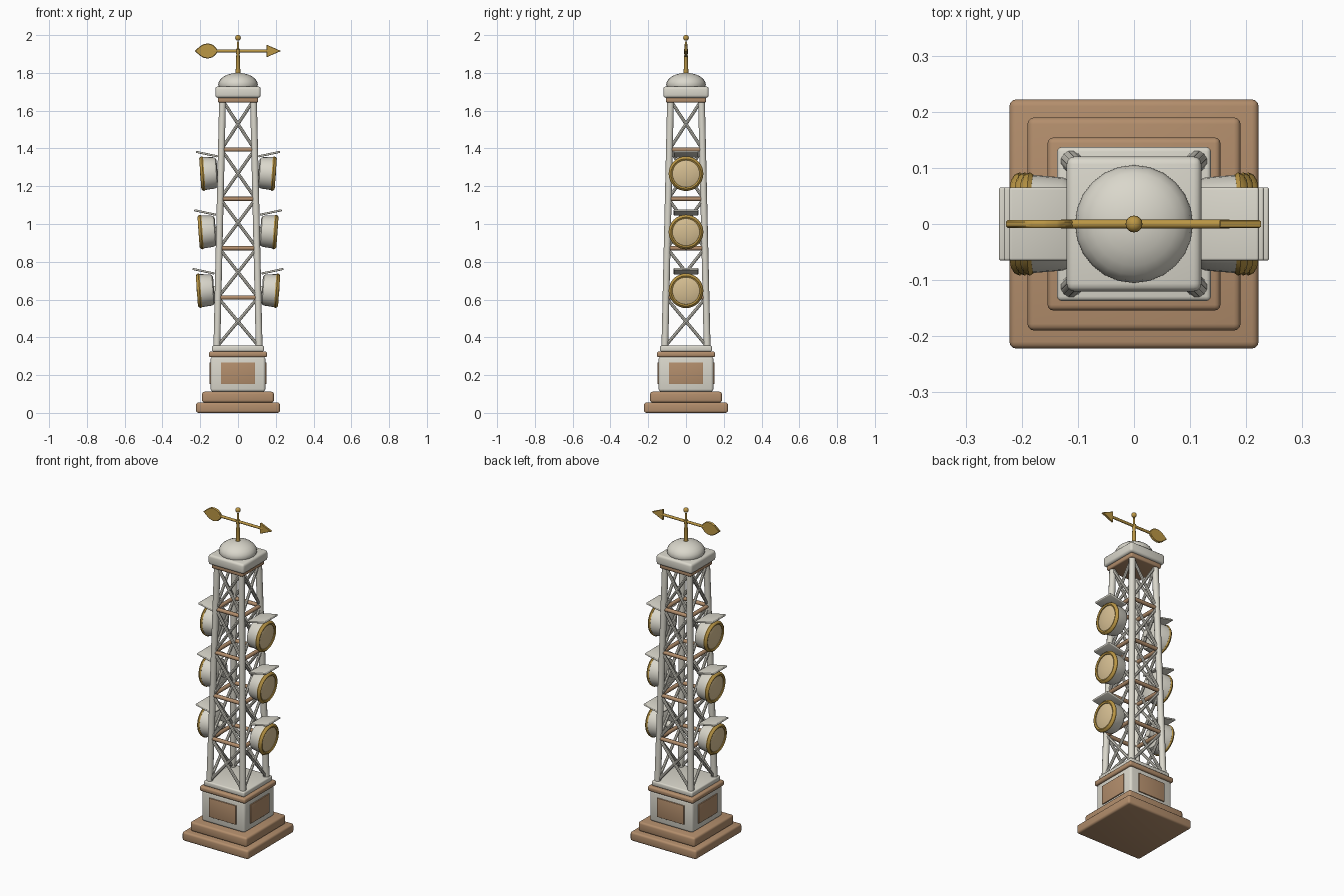
import bpy, bmesh, math
from mathutils import Vector, Matrix

cube = bpy.data.objects.get("Cube")
if cube:
    bpy.data.objects.remove(cube, do_unlink=True)


def material(name, r, g, b):
    m = bpy.data.materials.new(name)
    m.use_nodes = True
    m.diffuse_color = (r, g, b, 1)
    bsdf = m.node_tree.nodes["Principled BSDF"]
    bsdf.inputs["Base Color"].default_value = (r, g, b, 1)
    bsdf.inputs["Roughness"].default_value = 0.6
    return m


IVORY = material("ivory paint", 0.70, 0.68, 0.60)
TAN = material("tan stone", 0.45, 0.27, 0.15)
GOLD = material("gold", 0.50, 0.31, 0.06)
LENS = material("cream lens", 0.70, 0.54, 0.30)


def finish(name, bm, mat, smooth=True, matrix=None):
    if matrix:
        bm.transform(matrix)
    bmesh.ops.recalc_face_normals(bm, faces=bm.faces)
    mesh = bpy.data.meshes.new(name)
    bm.to_mesh(mesh)
    bm.free()
    mesh.materials.append(mat)
    ob = bpy.data.objects.new(name, mesh)
    bpy.context.collection.objects.link(ob)
    if smooth:
        bpy.ops.object.select_all(action='DESELECT')
        bpy.context.view_layer.objects.active = ob
        ob.select_set(True)
        bpy.ops.object.shade_smooth_by_angle(angle=math.radians(40))
    return ob


def add_box(bm, center, size, bevel=0.0):
    part = bmesh.new()
    bmesh.ops.create_cube(part, size=1, matrix=Matrix.Translation(center) @ Matrix.Diagonal((*size, 1)))
    if bevel:
        bmesh.ops.bevel(part, geom=part.edges[:], offset=bevel, segments=3, profile=0.5, affect='EDGES')
    tmp = bpy.data.meshes.new("tmp")
    part.to_mesh(tmp)
    part.free()
    bm.from_mesh(tmp)
    bpy.data.meshes.remove(tmp)


def slab(name, half, z0, z1, mat, bevel):
    bm = bmesh.new()
    add_box(bm, (0, 0, (z0 + z1) / 2), (2 * half, 2 * half, z1 - z0), bevel)
    return finish(name, bm, mat)


def add_rod(bm, a, b, r1, r2=None, sides=12):
    a, b = Vector(a), Vector(b)
    d = b - a
    m = Matrix.Translation((a + b) / 2) @ d.to_track_quat('Z', 'Y').to_matrix().to_4x4()
    bmesh.ops.create_cone(bm, cap_ends=True, segments=sides, radius1=r1,
                          radius2=r1 if r2 is None else r2, depth=d.length, matrix=m)


def lathe(name, profile, mat, matrix=None, sides=32):
    """Spin (radius, height) points around z."""
    bm = bmesh.new()
    vs = [bm.verts.new((r, 0, z)) for r, z in profile]
    edges = [bm.edges.new(p) for p in zip(vs, vs[1:])]
    bmesh.ops.spin(bm, geom=vs + edges, cent=(0, 0, 0), axis=(0, 0, 1), angle=2 * math.pi, steps=sides)
    bmesh.ops.remove_doubles(bm, verts=bm.verts, dist=1e-5)
    return finish(name, bm, mat, matrix=matrix)


def plate(name, outline, half, mat, bevel=0.0):
    """Extrude an (x, z) outline evenly about y = 0."""
    bm = bmesh.new()
    face = bm.faces.new([bm.verts.new((x, -half, z)) for x, z in outline])
    new = bmesh.ops.extrude_face_region(bm, geom=[face])["geom"]
    bmesh.ops.translate(bm, vec=(0, 2 * half, 0), verts=[v for v in new if isinstance(v, bmesh.types.BMVert)])
    if bevel:
        bmesh.ops.bevel(bm, geom=bm.edges[:], offset=bevel, segments=1, affect='EDGES')
    return finish(name, bm, mat)


# Stepped base and pedestal
slab("base_step_lower", 0.222, 0, 0.055, TAN, 0.012)
slab("base_step_upper", 0.19, 0.055, 0.112, TAN, 0.012)
slab("pedestal", 0.145, 0.112, 0.30, IVORY, 0.014)
slab("pedestal_trim", 0.154, 0.295, 0.325, TAN, 0.01)
slab("pedestal_cap", 0.137, 0.325, 0.356, IVORY, 0.008)

# Panels on the four pedestal faces
bm = bmesh.new()
for s in (-1, 1):
    add_box(bm, (0, s * 0.147, 0.21), (0.18, 0.009, 0.115), 0.002)
    add_box(bm, (s * 0.147, 0, 0.21), (0.009, 0.18, 0.115), 0.002)
finish("pedestal_panels", bm, TAN)

# Tapering lattice tower
Z0, Z1, BAYS = 0.35, 1.655, 5


def spread(z):
    return 0.112 + (0.082 - 0.112) * (z - Z0) / (Z1 - Z0)


def corner(i, z):
    sx, sy = ((1, 1), (-1, 1), (-1, -1), (1, -1))[i % 4]
    return Vector((sx * spread(z), sy * spread(z), z))


legs, braces, rings = bmesh.new(), bmesh.new(), bmesh.new()
levels = [Z0 + (Z1 - Z0) * k / BAYS for k in range(BAYS + 1)]
for i in range(4):
    add_rod(legs, corner(i, Z0), corner(i, Z1), 0.0185, sides=12)
    for lo, hi in zip(levels, levels[1:]):
        add_rod(braces, corner(i, lo), corner(i + 1, hi), 0.0085, sides=8)
        add_rod(braces, corner(i + 1, lo), corner(i, hi), 0.0085, sides=8)
    for z in levels[1:-1]:
        add_rod(rings, corner(i, z), corner(i + 1, z), 0.0115, sides=10)
finish("tower_legs", legs, IVORY)
finish("cross_braces", braces, IVORY)
finish("tower_rings", rings, TAN)

# Collar, cap and dome
slab("tower_collar", 0.106, 1.643, 1.672, TAN, 0.008)
slab("tower_cap", 0.12, 1.668, 1.728, IVORY, 0.014)
bm = bmesh.new()
bmesh.ops.create_uvsphere(bm, u_segments=24, v_segments=12, radius=1,
                          matrix=Matrix.Translation((0, 0, 1.738)) @ Matrix.Diagonal((0.105, 0.105, 0.062, 1)))
finish("dome", bm, IVORY)

# Floodlights on both sides, aimed slightly downward
HOUSING = [(0, 0), (0.066, 0), (0.078, 0.006), (0.083, 0.018), (0.088, 0.078), (0, 0.078)]
RIM = [(0.071, 0.07), (0.088, 0.07), (0.092, 0.077), (0.088, 0.086), (0.08, 0.091), (0.072, 0.087), (0.071, 0.07)]
GLASS = [(0.073, 0.075), (0.073, 0.082), (0.055, 0.087), (0.028, 0.091), (0, 0.092)]
for side, label in ((1, "left"), (-1, "right")):
    for z, x, level in ((0.652, 0.127, "lower"), (0.963, 0.118, "middle"), (1.272, 0.109, "upper")):
        face = Matrix.Scale(side, 4, (1, 0, 0)) @ Matrix.Translation((x, 0, z))
        aim = face @ Matrix.Rotation(math.radians(94), 4, 'Y')
        tag = f"{label}_{level}"
        lathe("lamp_housing_" + tag, HOUSING, IVORY, aim)
        lathe("lamp_rim_" + tag, RIM, GOLD, aim)
        lathe("lamp_lens_" + tag, GLASS, LENS, aim)
        bm = bmesh.new()
        add_box(bm, (0, 0, 0), (0.118, 0.13, 0.011), 0.004)
        tilt = Matrix.Translation((0.056, 0, 0.098)) @ Matrix.Rotation(math.radians(-12), 4, 'Y')
        finish("lamp_visor_" + tag, bm, IVORY, matrix=face @ tilt)
        bm = bmesh.new()
        add_rod(bm, (-0.03, 0, 0), (0.01, 0, 0), 0.02)
        finish("lamp_mount_" + tag, bm, IVORY, matrix=face)

# Weather vane
lathe("vane_post", [(0, 1.79), (0.013, 1.79), (0.009, 1.9), (0.011, 1.905), (0.011, 1.925),
                    (0.006, 1.93), (0.006, 1.965), (0, 1.965)], GOLD, sides=16)
bm = bmesh.new()
bmesh.ops.create_uvsphere(bm, u_segments=16, v_segments=10, radius=0.015, matrix=Matrix.Translation((0, 0, 1.985)))
finish("vane_finial", bm, GOLD)
AXIS = 1.916
bm = bmesh.new()
add_rod(bm, (-0.13, 0, AXIS), (0.17, 0, AXIS), 0.008)
finish("vane_arrow_shaft", bm, GOLD)
plate("vane_arrow_head", [(0.152, AXIS - 0.033), (0.228, AXIS), (0.152, AXIS + 0.033)], 0.007, GOLD, 0.002)
half = [(-0.2, 0.026), (-0.18, 0.037), (-0.158, 0.04), (-0.135, 0.034), (-0.117, 0.018)]
leaf = [(-0.23, 0)] + half + [(-0.105, 0)] + [(x, -z) for x, z in reversed(half)]
plate("vane_tail_leaf", [(x, AXIS + z) for x, z in leaf], 0.007, GOLD, 0.003)
